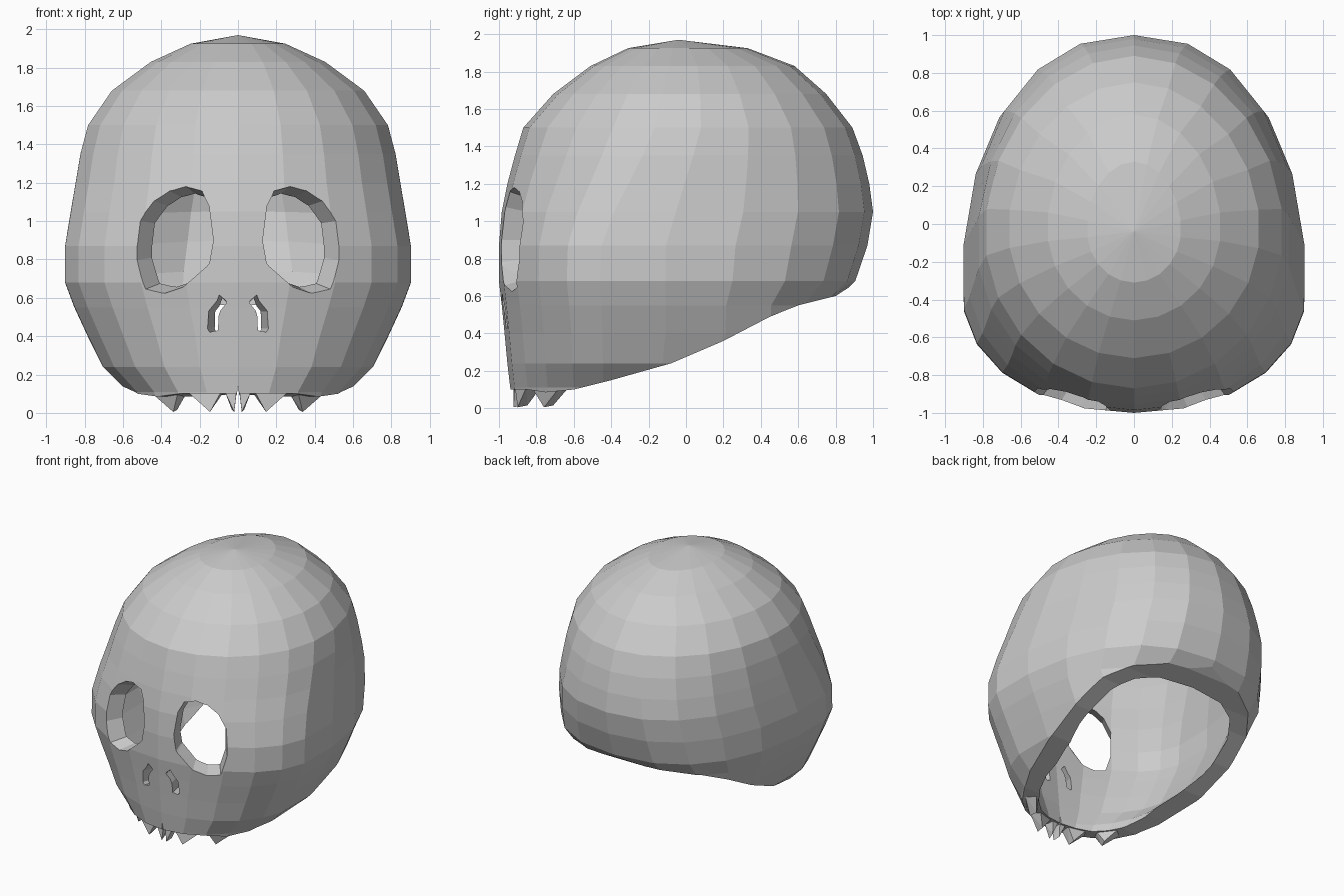
import bpy, bmesh
from math import sin, cos, tau, sqrt
from mathutils import Vector

if "Cube" in bpy.data.objects:
    bpy.data.objects.remove(bpy.data.objects["Cube"])

SEG, WALL = 22, 0.12

# Horizontal sections: z, half width, y of widest point, front y, back y,
# front and back roundness exponents (2 = ellipse)
LEVELS = [
    (1.925, .25, -.03, -.31, .33, 2, 1.95), (1.83, .46, -.02, -.51, .58, 2, 1.95),
    (1.68, .665, -.03, -.71, .75, 2, 1.95), (1.50, .79, -.05, -.87, .89, 2, 1.97),
    (1.35, .83, -.12, -.915, .945, 2, 2.05), (1.20, .855, -.2, -.955, .98, 2, 2.15),
    (1.05, .88, -.28, -.985, 1.0, 2.05, 2.25), (.87, .91, -.35, -1.0, .97, 2.1, 2.3),
    (.68, .91, -.36, -1.0, .905, 2.1, 2.4), (.55, .86, -.36, -.985, .77, 2.05, 2.6),
    (.40, .79, -.36, -.97, .76, 2, 2.6), (.24, .71, -.36, -.955, .76, 2, 2.5),
    (.11, .58, -.36, -.94, .76, 2, 2.4), (-.15, .45, -.36, -.92, .7, 2, 2.2)]


def make(name, bm):
    bmesh.ops.recalc_face_normals(bm, faces=bm.faces)
    me = bpy.data.meshes.new(name)
    bm.to_mesh(me)
    bm.free()
    ob = bpy.data.objects.new(name, me)
    bpy.context.collection.objects.link(ob)
    return ob


def power(v, n):
    return (1 if v > 0 else -1) * abs(v) ** (2 / n)


def dome(name, inset=0):
    """Closed egg-shaped loft; inset moves it inward along its normals."""
    bm = bmesh.new()
    rings = []
    for z, a, yc, yf, yb, nf, nb in LEVELS:
        ring = []
        for i in range(SEG):
            s, c = sin(tau * i / SEG), cos(tau * i / SEG)
            depth, n = (yc - yf, nf) if c > 0 else (yb - yc, nb)
            ring.append(bm.verts.new((a * power(s, n), yc - depth * power(c, n), z)))
        rings.append(ring)
    top = bm.verts.new((0, -.04, 1.97))
    for i in range(SEG):
        j = (i + 1) % SEG
        bm.faces.new((top, rings[0][i], rings[0][j]))
        for r, s in zip(rings, rings[1:]):
            bm.faces.new((r[i], s[i], s[j], r[j]))
    bm.faces.new(rings[-1])
    bmesh.ops.recalc_face_normals(bm, faces=bm.faces)
    bm.normal_update()
    for v, n in [(v, v.normal.copy()) for v in bm.verts]:
        v.co -= n * inset
    return make(name, bm)


def prism(name, loop_a, loop_b):
    bm = bmesh.new()
    a = [bm.verts.new(p) for p in loop_a]
    b = [bm.verts.new(p) for p in loop_b]
    bm.faces.new(a)
    bm.faces.new(b[::-1])
    for i in range(len(a)):
        j = (i + 1) % len(a)
        bm.faces.new((a[i], b[i], b[j], a[j]))
    return make(name, bm)


def socket(name, outline, side, taper, taper_z, zc, y_end):
    """Hole cutter that narrows toward the inside of the head."""
    def loop(y):
        pts = []
        for x, z in outline:
            d = y + 1 - .5 * x * x
            pts.append((side * x * (1 - taper * d), y, zc + (z - zc) * (1 - taper_z * d)))
        return pts
    return prism(name, loop(-1.1), loop(y_end))


def cut(ob, cutter):
    m = ob.modifiers.new("cut", 'BOOLEAN')
    m.operation, m.solver, m.object = 'DIFFERENCE', 'EXACT', cutter
    bpy.context.view_layer.objects.active = ob
    bpy.ops.object.modifier_apply(modifier=m.name)
    bpy.data.objects.remove(cutter, do_unlink=True)


# Hollow head shell
head = dome("skull_shell")
cut(head, dome("hollow", WALL))

# Slanted open underside
under = [(1.2, .70), (.9, .665), (.8, .6), (.6, .55), (.45, .49), (.2, .36),
         (-.08, .24), (-.4, .15), (-.6, .1), (-.75, .085), (-.85, .1), (-1.2, .1),
         (-1.2, -.6), (1.2, -.6)]
cut(head, prism("underside", [(-1.5, y, z) for y, z in under],
                [(1.5, y, z) for y, z in under]))

# Eye sockets and nostrils
EYE = [(.13, .9), (.15, .78), (.28, .66), (.38, .625), (.47, .65), (.51, .8),
       (.51, 1.0), (.455, 1.11), (.38, 1.17), (.29, 1.195), (.2, 1.17), (.155, 1.08)]
NOSE = [(.06, .575), (.1, .615), (.16, .53), (.168, .44), (.155, .42),
        (.11, .43), (.105, .51)]
for s in (1, -1):
    cut(head, socket("eye_cutter", EYE, s, 1.6, 1.2, .9, -.6))
    cut(head, socket("nose_cutter", NOSE, s, 1.9, 0, .5, -.75))

# Notch between the front teeth
notch = [(-.015, .0), (0, .15), (.015, .0)]
cut(head, prism("notch", [(x, -1.1, z) for x, z in notch],
                [(x, -.7, z) for x, z in notch]))


# Jagged upper teeth hanging from the front edge
def jaw_point(x, z, inset=0):
    y = -.575 * sqrt(1 - (x / .57) ** 2)
    p = Vector((x, y, 0))
    p -= p.normalized() * inset
    return (p.x, p.y - .36, z)


TEETH = [(.008, .07, .02, .012), (.09, .27, .15, .015), (.32, .47, .37, .05)]
for s, label in ((1, "right"), (-1, "left")):
    for n, (x0, x1, tip, back) in enumerate(TEETH):
        bm = bmesh.new()
        pts = [jaw_point(x, .11, d) for x in (x0, x1) for d in (.014, .1)]
        pts += [jaw_point(tip, .005, back), jaw_point(tip + .015, .015, back + .05)]
        for x, y, z in pts:
            bm.verts.new((s * x, y, z))
        bmesh.ops.convex_hull(bm, input=bm.verts)
        make(f"tooth_{label}_{n + 1}", bm)
